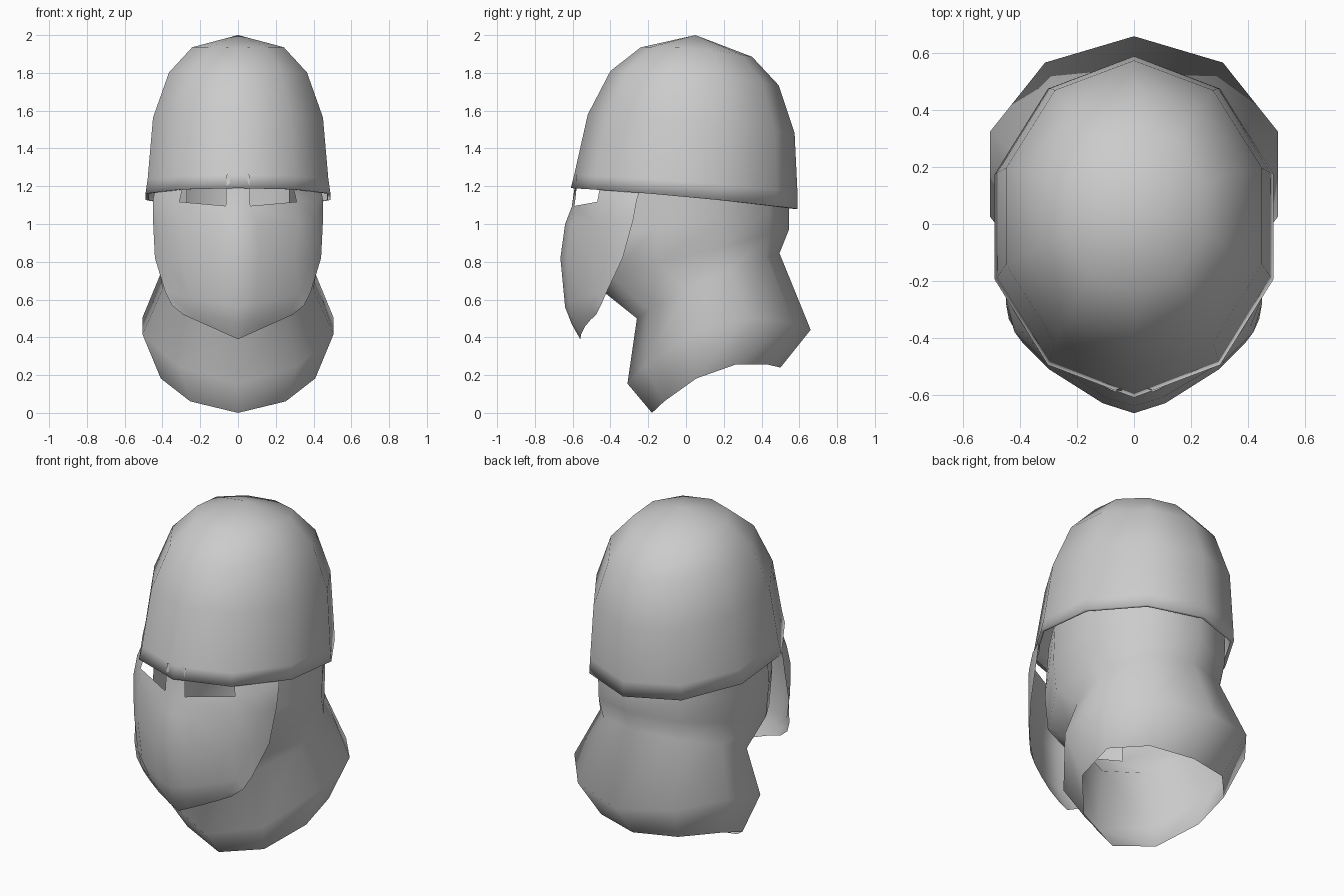
import bpy, bmesh, math

if "Cube" in bpy.data.objects:
    bpy.data.objects.remove(bpy.data.objects["Cube"])

steel = bpy.data.materials.new("plain grey")
steel.diffuse_color = (0.6, 0.6, 0.6, 1)
steel.use_nodes = True
steel.node_tree.nodes["Principled BSDF"].inputs["Base Color"].default_value = steel.diffuse_color
SIDES = 10


def finish(name, bm):
    bmesh.ops.remove_doubles(bm, verts=bm.verts, dist=0.0005)
    bmesh.ops.recalc_face_normals(bm, faces=bm.faces)
    me = bpy.data.meshes.new(name)
    bm.to_mesh(me)
    bm.free()
    me.materials.append(steel)
    ob = bpy.data.objects.new(name, me)
    bpy.context.collection.objects.link(ob)
    for p in me.polygons:
        p.use_smooth = True
    return ob


def ring(bm, yf, zf, yb, zb, w, bump):
    """Tilted ten-sided ring from a front point to a back point."""
    out = []
    for i in range(SIDES):
        a = 2 * math.pi * i / SIDES
        t = (1 - math.cos(a)) / 2
        z = zf + (zb - zf) * t + bump * math.sin(a) ** 2
        out.append(bm.verts.new((w * math.sin(a), yf + (yb - yf) * t, z)))
    return out


def loft(bm, rings, open_from=99):
    """Bridge rings; the two front faces are left out from a given level up."""
    for k in range(len(rings) - 1):
        for i in range(SIDES):
            if k >= open_from and i in (0, SIDES - 1):
                continue
            j = (i + 1) % SIDES
            bm.faces.new((rings[k][i], rings[k][j], rings[k + 1][j], rings[k + 1][i]))


# Skull cap with a turned-in lip: front y, front z, back y, back z, half width, side lift
bm = bmesh.new()
cap = [ring(bm, *r) for r in (
    (-0.59, 1.19, 0.57, 1.08, 0.495, 0.01),
    (-0.61, 1.19, 0.59, 1.08, 0.515, 0.01),
    (-0.592, 1.26, 0.59, 1.17, 0.503, 0.01),
    (-0.52, 1.58, 0.575, 1.48, 0.473, 0.02),
    (-0.40, 1.81, 0.49, 1.735, 0.384, 0.02),
    (-0.24, 1.935, 0.35, 1.885, 0.255, 0.02))]
loft(bm, cap)
apex = bm.verts.new((0, 0.05, 2.0))
for i in range(SIDES):
    bm.faces.new((cap[-1][i], cap[-1][(i + 1) % SIDES], apex))
finish("helmet_cap", bm)

# Hood and collar, open below and at the face
bm = bmesh.new()
hood = [ring(bm, *r) for r in (
    (-0.18, 0.0, 0.50, 0.24, 0.43, 0.11),
    (-0.31, 0.155, 0.66, 0.44, 0.532, 0.18),
    (-0.26, 0.50, 0.495, 0.845, 0.42, 0.04),
    (-0.51, 0.70, 0.545, 0.97, 0.445, 0.0),
    (-0.53, 0.92, 0.545, 1.08, 0.455, 0.0),
    (-0.49, 1.22, 0.53, 1.22, 0.46, 0.0))]
loft(bm, hood, open_from=3)
finish("hood", bm)

# Face mask: centre z, edge z, then (x, y) from the nose line to the side edge
rows = (
    (1.27, 1.20, ((0, -.57), (.06, -.58), (.285, -.45), (.38, -.33), (.435, -.235))),
    (1.09, 1.13, ((0, -.605), (.065, -.59), (.31, -.47), (.41, -.36), (.45, -.26))),
    (1.00, 1.02, ((0, -.64), (.10, -.61), (.32, -.48), (.42, -.38), (.45, -.28))),
    (0.82, 0.82, ((0, -.665), (.11, -.63), (.30, -.51), (.39, -.42), (.44, -.335))),
    (0.56, 0.64, ((0, -.64), (.10, -.62), (.25, -.54), (.33, -.47), (.385, -.42))),
    (0.47, 0.57, ((0, -.605), (.08, -.60), (.19, -.55), (.28, -.50), (.35, -.45))),
    (0.39, 0.52, ((0, -.56), (.06, -.555), (.15, -.535), (.23, -.505), (.29, -.475))))
bm = bmesh.new()
for side in (1, -1):
    grid = [[bm.verts.new((side * x, y, zc + (ze - zc) * x / pts[-1][0]))
             for x, y in pts] for zc, ze, pts in rows]
    for r in range(len(rows) - 1):
        for c in range(4):
            if r == 0 and c == 1:  # eye opening
                continue
            q = [grid[r][c], grid[r + 1][c], grid[r + 1][c + 1], grid[r][c + 1]]
            bm.faces.new(q if side == 1 else q[::-1])
finish("face_mask", bm)
